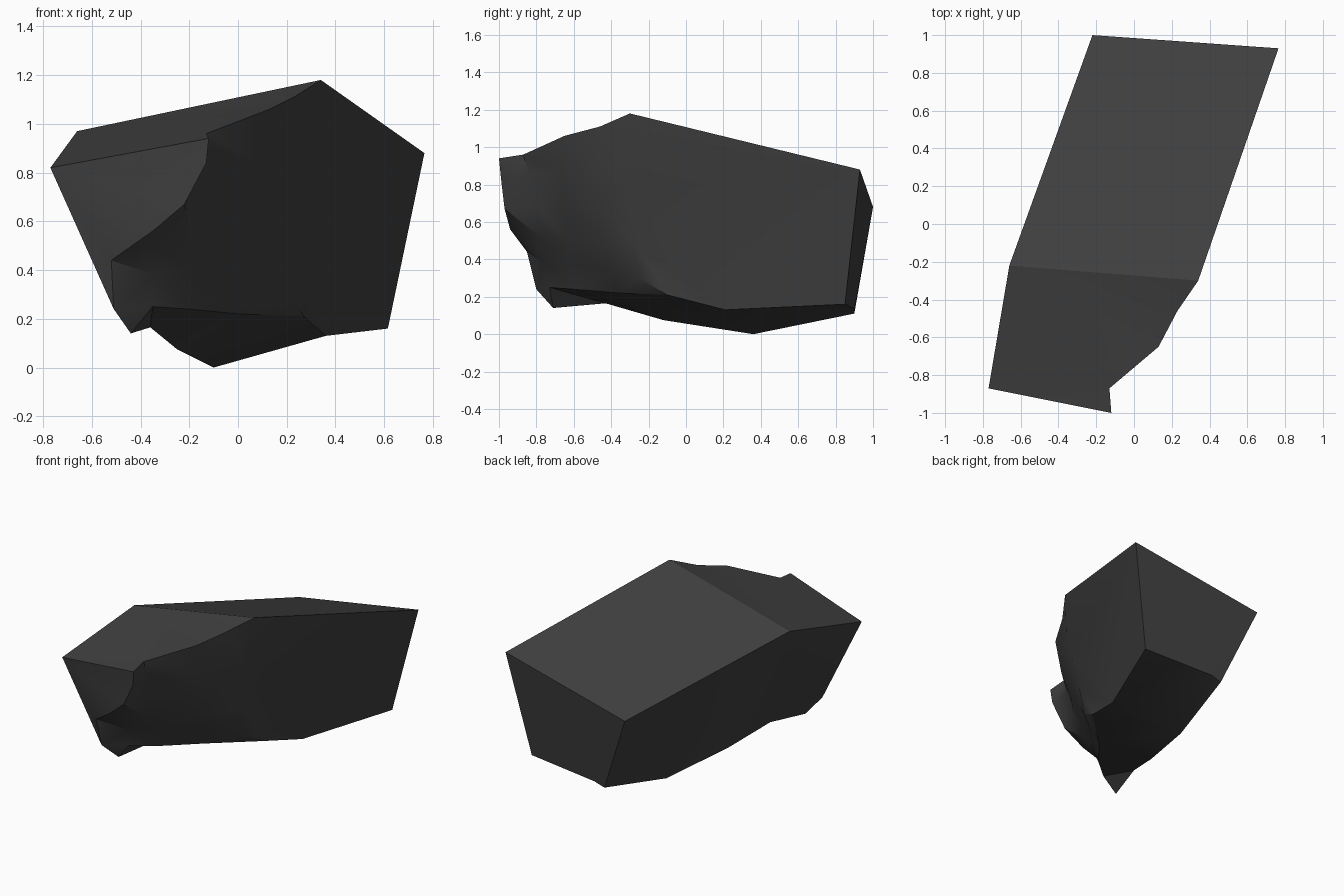
import bpy, bmesh
from math import radians

if "Cube" in bpy.data.objects:
    bpy.data.objects.remove(bpy.data.objects["Cube"])

# Main crystal-like block corners (top plane, nose, back end, underside)
corners = {
    "A": (-.22, 1.0, .68), "B": (.765, .93, .88), "D": (-.66, -.22, .97),
    "E": (-.77, -.87, .82), "G": (.615, .85, .16), "I": (.01, .90, .11),
    "J": (.09, .90, .134),
}

# Broken front-right surface: rows run top to bottom, points run front to right side
fracture = [
    [(-.12, -1.0, .94), (-.13, -.87, .96), (.13, -.65, 1.06), (.23, -.46, 1.11), (.34, -.30, 1.18)],
    [(-.13, -.99, .84), (-.13, -.84, .85), (.07, -.66, .85), (.18, -.49, .88), (.28, -.36, .95)],
    [(-.22, -.97, .67), (-.15, -.80, .68), (.0, -.64, .66), (.14, -.47, .67), (.265, -.33, .78)],
    [(-.35, -.94, .56), (-.19, -.78, .52), (-.07, -.63, .50), (.10, -.43, .47), (.235, -.28, .50)],
    [(-.52, -.85, .44), (-.34, -.76, .38), (-.15, -.62, .37), (.05, -.40, .33), (.22, -.25, .30)],
    [(-.51, -.80, .24), (-.35, -.73, .25), (-.20, -.60, .24), (.0, -.36, .22), (.27, -.10, .21)],
    [(-.44, -.71, .14), (-.36, -.43, .165), (-.25, -.12, .075), (-.10, .36, .0), (.36, .21, .13)],
]

bm = bmesh.new()
c = {k: bm.verts.new(p) for k, p in corners.items()}
f = [[bm.verts.new(p) for p in row] for row in fracture]
A, B, D, E, G, I, J = (c[k] for k in "ABDEGIJ")
C, K, H = f[0][4], f[6][3], f[6][4]

# Fracture grid
for r in range(6):
    for k in range(4):
        bm.faces.new((f[r][k], f[r + 1][k], f[r + 1][k + 1], f[r][k + 1]))

# Flat cleaved faces
flat = [
    [A, D, C, B],                                    # top
    [D, E] + f[0],                                   # sloping front top
    [E] + [f[r][0] for r in range(4)],               # nose, upper
    [E, f[3][0], f[4][0], f[5][0]],                  # nose, lower
    [A, I] + f[6][3::-1] + [f[5][0], E, D],          # left side
    [A, B, G, J, I],                                 # back end
    [B] + [f[r][4] for r in range(7)] + [G],         # right side
    [I, J, G, H, K],                                 # underside
]
for loop in flat:
    bm.faces.new(loop)
bmesh.ops.recalc_face_normals(bm, faces=bm.faces)
bmesh.ops.triangulate(bm, faces=bm.faces)

mesh = bpy.data.meshes.new("broken_rock")
bm.to_mesh(mesh)
bm.free()
rock = bpy.data.objects.new("broken_rock", mesh)
bpy.context.collection.objects.link(rock)

# Dark stone
stone = bpy.data.materials.new("dark_stone")
stone.diffuse_color = (.05, .05, .05, 1)
stone.use_nodes = True
stone.node_tree.nodes["Principled BSDF"].inputs["Base Color"].default_value = stone.diffuse_color
mesh.materials.append(stone)

# Soft fracture, crisp cleavage edges
bpy.context.view_layer.objects.active = rock
rock.select_set(True)
bpy.ops.object.shade_smooth_by_angle(angle=radians(30))
